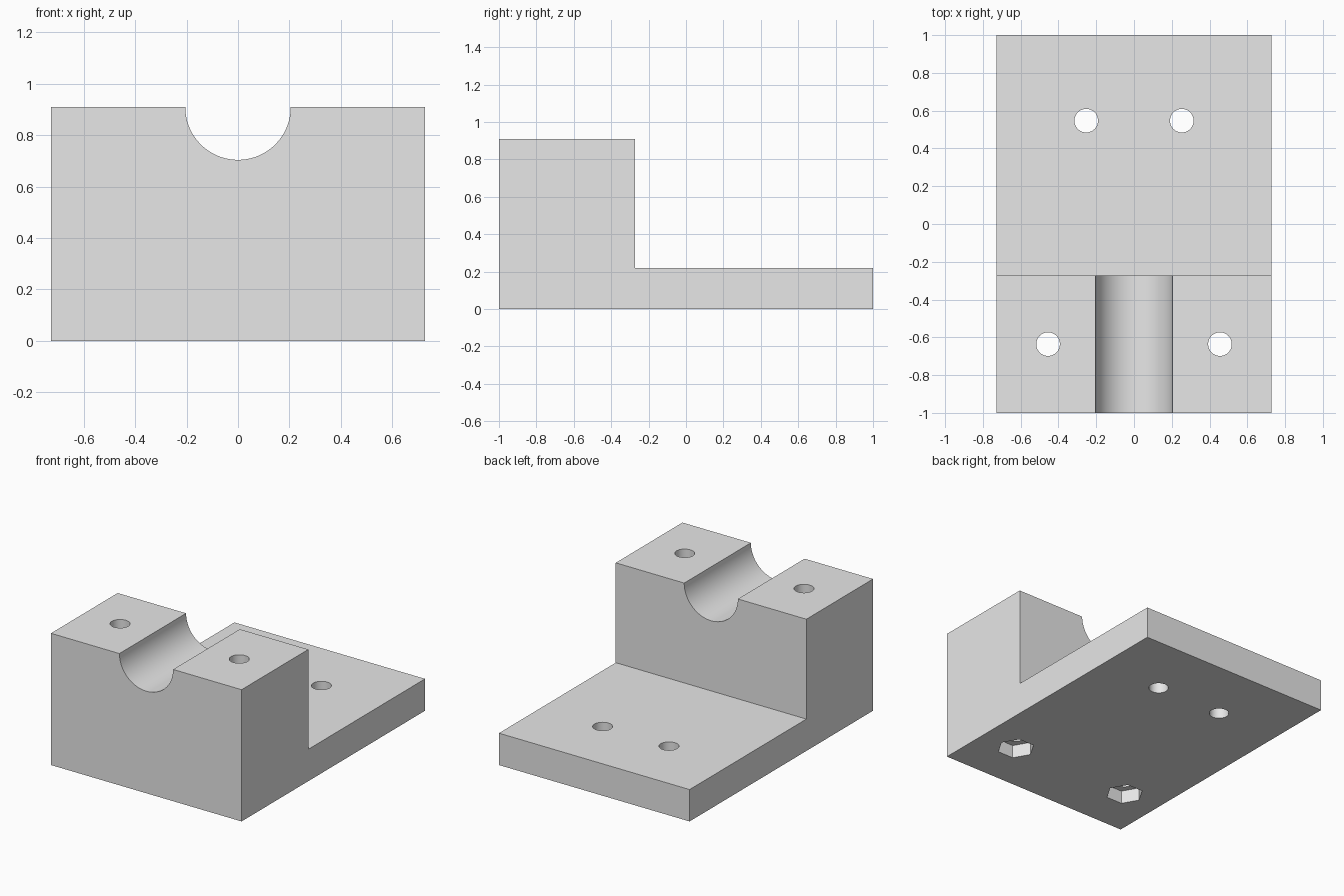
import bpy
import bmesh
import math
from mathutils import Matrix

cube = bpy.data.objects.get("Cube")
if cube:
    bpy.data.objects.remove(cube, do_unlink=True)

WIDTH, HEIGHT, PLATE = 1.455, 0.909, 0.22
STEP_Y = -0.273

grey = bpy.data.materials.new("light_grey")
grey.use_nodes = True
grey.diffuse_color = (0.8, 0.8, 0.8, 1)
grey.node_tree.nodes["Principled BSDF"].inputs["Base Color"].default_value = (0.8, 0.8, 0.8, 1)


def add_object(name, bm):
    mesh = bpy.data.meshes.new(name)
    bm.to_mesh(mesh)
    bm.free()
    mesh.materials.append(grey)
    obj = bpy.data.objects.new(name, mesh)
    bpy.context.collection.objects.link(obj)
    return obj


def cutter(name, center, radius, length, sides, turn=Matrix()):
    bm = bmesh.new()
    bmesh.ops.create_cone(bm, cap_ends=True, segments=sides, radius1=radius,
                          radius2=radius, depth=length,
                          matrix=Matrix.Translation(center) @ turn)
    obj = add_object(name, bm)
    obj.hide_render = True
    return obj


# Stepped body: side profile extruded across the width
bm = bmesh.new()
profile = [(-1, 0), (1, 0), (1, PLATE), (STEP_Y, PLATE), (STEP_Y, HEIGHT), (-1, HEIGHT)]
face = bm.faces.new([bm.verts.new((-WIDTH / 2, y, z)) for y, z in profile])
extruded = bmesh.ops.extrude_face_region(bm, geom=[face])["geom"]
bmesh.ops.translate(bm, vec=(WIDTH, 0, 0),
                    verts=[v for v in extruded if isinstance(v, bmesh.types.BMVert)])
bmesh.ops.recalc_face_normals(bm, faces=bm.faces)
body = add_object("clamp_base", bm)

# Half-round shaft groove along the raised block
cutters = [cutter("groove_cutter", (0, -0.65, HEIGHT), 0.205, 1, 96,
                  Matrix.Rotation(math.pi / 2, 4, 'X'))]

# Mirrored screw holes, with hexagonal nut pockets under the block
for side in (-1, 1):
    cutters += [
        cutter("plate_hole_cutter", (side * 0.253, 0.547, 0), 0.0625, 1, 48),
        cutter("block_hole_cutter", (side * 0.455, -0.636, 0.5), 0.0625, 2, 48),
        cutter("nut_pocket_cutter", (side * 0.455, -0.636, 0), 0.12, 0.18, 6,
               Matrix.Rotation(math.pi / 2, 4, 'Z')),
    ]

# Cut everything out, then discard the cutters
bpy.context.view_layer.objects.active = body
body.select_set(True)
for tool in cutters:
    mod = body.modifiers.new(tool.name, 'BOOLEAN')
    mod.operation = 'DIFFERENCE'
    mod.solver = 'EXACT'
    mod.object = tool
    bpy.ops.object.modifier_apply(modifier=mod.name)
    bpy.data.objects.remove(tool, do_unlink=True)

bpy.ops.object.select_all(action='DESELECT')
body.select_set(True)
bpy.ops.object.shade_smooth_by_angle(angle=math.radians(30))
